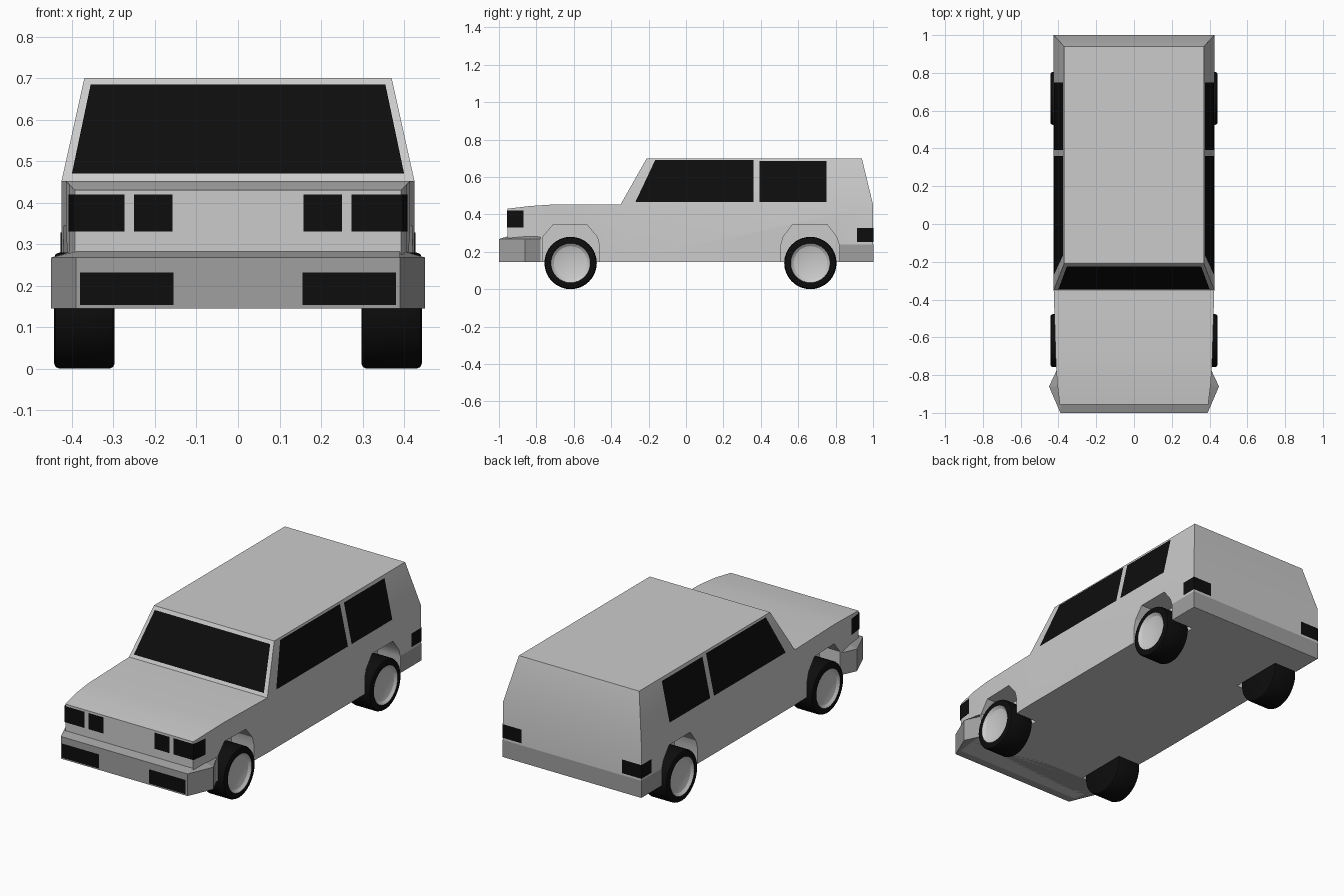
import bpy, bmesh, math
from mathutils import Vector

if "Cube" in bpy.data.objects:
    bpy.data.objects.remove(bpy.data.objects["Cube"])


def material(name, v):
    m = bpy.data.materials.new(name)
    m.diffuse_color = (v, v, v, 1)
    m.use_nodes = True
    m.node_tree.nodes["Principled BSDF"].inputs["Base Color"].default_value = m.diffuse_color
    return m


black = material("black", 0.004)
trim = material("trim_grey", 0.35)


def finish(name, bm, mat=None, smooth=None):
    me = bpy.data.meshes.new(name)
    bm.to_mesh(me)
    bm.free()
    ob = bpy.data.objects.new(name, me)
    bpy.context.collection.objects.link(ob)
    if mat:
        me.materials.append(mat)
    if smooth:
        shade(ob, smooth)
    return ob


def shade(ob, angle):
    bpy.ops.object.select_all(action='DESELECT')
    bpy.context.view_layer.objects.active = ob
    ob.select_set(True)
    bpy.ops.object.shade_smooth_by_angle(angle=math.radians(angle))


def loft(rings, closed=True):
    """Skin rings of points; returns bmesh and its vertex rings."""
    bm = bmesh.new()
    vs = [[bm.verts.new(p) for p in r] for r in rings]
    n = len(vs[0])
    for a, b in zip(vs, vs[1:]):
        for i in range(n if closed else n - 1):
            j = (i + 1) % n
            bm.faces.new((a[i], a[j], b[j], b[i]))
    return bm, vs


def panel(name, rings, mat):
    """Thin open skin with its faces turned away from the car's middle."""
    bm, _ = loft(rings, closed=False)
    bm.normal_update()
    for f in bm.faces:
        if f.normal.dot(f.calc_center_median() - Vector((0, 0, 0.3))) < 0:
            f.normal_flip()
    return finish(name, bm, mat)


def strip(name, path, z0, z1, mat):
    return panel(name, [[(x, y, z) for x, y in path] for z in (z0, z1)], mat)


# Body: lower hull lofted front to back, cabin extruded from its deck
stations = [(-0.955, 0.393, 0.43), (-0.84, 0.407, 0.444), (-0.72, 0.414, 0.452),
            (-0.35, 0.425, 0.452), (1.0, 0.425, 0.452)]
bm, vs = loft([[(-w, y, 0.145), (w, y, 0.145), (w, y, z), (-w, y, z)] for y, w, z in stations])
bm.faces.new(vs[0])
bm.faces.new(vs[-1])
bmesh.ops.recalc_face_normals(bm, faces=bm.faces)
deck = max(bm.faces, key=lambda f: f.calc_center_median().z + f.calc_center_median().y
           if f.normal.z > 0.9 else -9)
roof = bmesh.ops.extrude_discrete_faces(bm, faces=[deck])["faces"][0]
for v in roof.verts:
    v.co = (math.copysign(0.37, v.co.x), -0.21 if v.co.y < 0 else 0.94, 0.70)
bmesh.ops.recalc_face_normals(bm, faces=bm.faces)
body = finish("body", bm)

# Wheel arches cut into the body
arches = {"front": [(-0.765, 0.1), (-0.765, 0.28), (-0.71, 0.345), (-0.53, 0.345),
                    (-0.475, 0.28), (-0.463, 0.235), (-0.463, 0.1)],
          "rear": [(0.507, 0.1), (0.507, 0.235), (0.52, 0.28), (0.57, 0.345),
                   (0.755, 0.345), (0.805, 0.28), (0.82, 0.235), (0.82, 0.1)]}
cutters = []
for end, prof in arches.items():
    for s in (-1, 1):
        bm, vs = loft([[(s * x, y, z) for y, z in prof] for x in (0.285, 0.6)])
        bm.faces.new(vs[0])
        bm.faces.new(vs[1])
        bmesh.ops.recalc_face_normals(bm, faces=bm.faces)
        cut = finish(end + "_arch_cutter", bm)
        cut.hide_render = True
        cutters.append(cut)
        mod = body.modifiers.new("arch", 'BOOLEAN')
        mod.operation = 'DIFFERENCE'
        mod.solver = 'EXACT'
        mod.object = cut
bpy.context.view_layer.objects.active = body
for mod in list(body.modifiers):
    bpy.ops.object.modifier_apply(modifier=mod.name)
for cut in cutters:
    bpy.data.objects.remove(cut)
shade(body, 20)

# Front bumper: pointed wrap-round shell with a sloping top lip
outer = [(-0.405, -0.765), (-0.45, -0.86), (-0.39, -1.0), (0.39, -1.0), (0.45, -0.86), (0.405, -0.765)]
inner = [(-0.405, -0.765), (-0.402, -0.86), (-0.39, -0.955), (0.39, -0.955), (0.402, -0.86), (0.405, -0.765)]
bm, vs = loft([[(x, y, 0.145) for x, y in outer],
               [(x, y, 0.268) for x, y in outer],
               [(x, y, 0.282) for x, y in inner]], closed=False)
bm.faces.new(vs[0])
bmesh.ops.recalc_face_normals(bm, faces=bm.faces)
finish("front_bumper", bm, trim)

# Rear bumper band
strip("rear_bumper", [(-0.427, 0.822), (-0.427, 1.002), (0.427, 1.002), (0.427, 0.822)], 0.145, 0.24, trim)


# Windows lie just outside the sloping cabin faces
def cabin_x(z):
    return 0.428 - 0.055 * (z - 0.45) / 0.25


def screen_y(z):
    return -0.355 + 0.14 * (z - 0.45) / 0.25


panel("windscreen", [[(-w, screen_y(z), z), (w, screen_y(z), z)]
                     for w, z in ((0.40, 0.47), (0.355, 0.684))], black)

for side, s in (("left", -1), ("right", 1)):
    for name, y0, y0_top, y1, top in (("front", -0.27, -0.165, 0.36, 0.69),
                                      ("rear", 0.393, 0.393, 0.75, 0.685)):
        panel(f"{side}_{name}_window",
              [[(s * cabin_x(z), a, z), (s * cabin_x(z), y1, z)]
               for a, z in ((y0, 0.467), (y0_top, top))], black)

    # Lamps
    for name, path, z0, z1 in (
            ("outer_headlamp", [(0.273, -0.958), (0.397, -0.958), (0.408, -0.87)], 0.33, 0.42),
            ("inner_headlamp", [(0.158, -0.958), (0.25, -0.958)], 0.33, 0.42),
            ("bumper_lamp", [(0.155, -1.002), (0.38, -1.002)], 0.153, 0.232),
            ("tail_lamp", [(0.31, 1.003), (0.428, 1.003), (0.428, 0.915)], 0.252, 0.328)):
        strip(f"{side}_{name}", [(s * x, y) for x, y in path], z0, z1, black)

    # Wheels: lathed tyre and dished hub
    for end, yc in (("front", -0.617), ("rear", 0.665)):
        for part, prof, mat in (
                ("tyre", [(0.297, 0.0), (0.297, 0.127), (0.301, 0.136), (0.31, 0.14), (0.43, 0.14),
                          (0.439, 0.136), (0.443, 0.127), (0.443, 0.105)], black),
                ("hub", [(0.443, 0.105), (0.431, 0.09), (0.423, 0.06), (0.42, 0.0)], None)):
            bm = bmesh.new()
            pts = [bm.verts.new((s * x, yc, 0.14 + r)) for x, r in prof]
            edges = [bm.edges.new(p) for p in zip(pts, pts[1:])]
            bmesh.ops.spin(bm, geom=pts + edges, cent=(0, yc, 0.14), axis=(1, 0, 0),
                           angle=2 * math.pi, steps=32)
            bmesh.ops.remove_doubles(bm, verts=bm.verts, dist=0.0005)
            bm.normal_update()
            for f in bm.faces:
                if f.normal.dot(f.calc_center_median() - Vector((s * 0.37, yc, 0.14))) < 0:
                    f.normal_flip()
            finish(f"{side}_{end}_{part}", bm, mat, 40)
